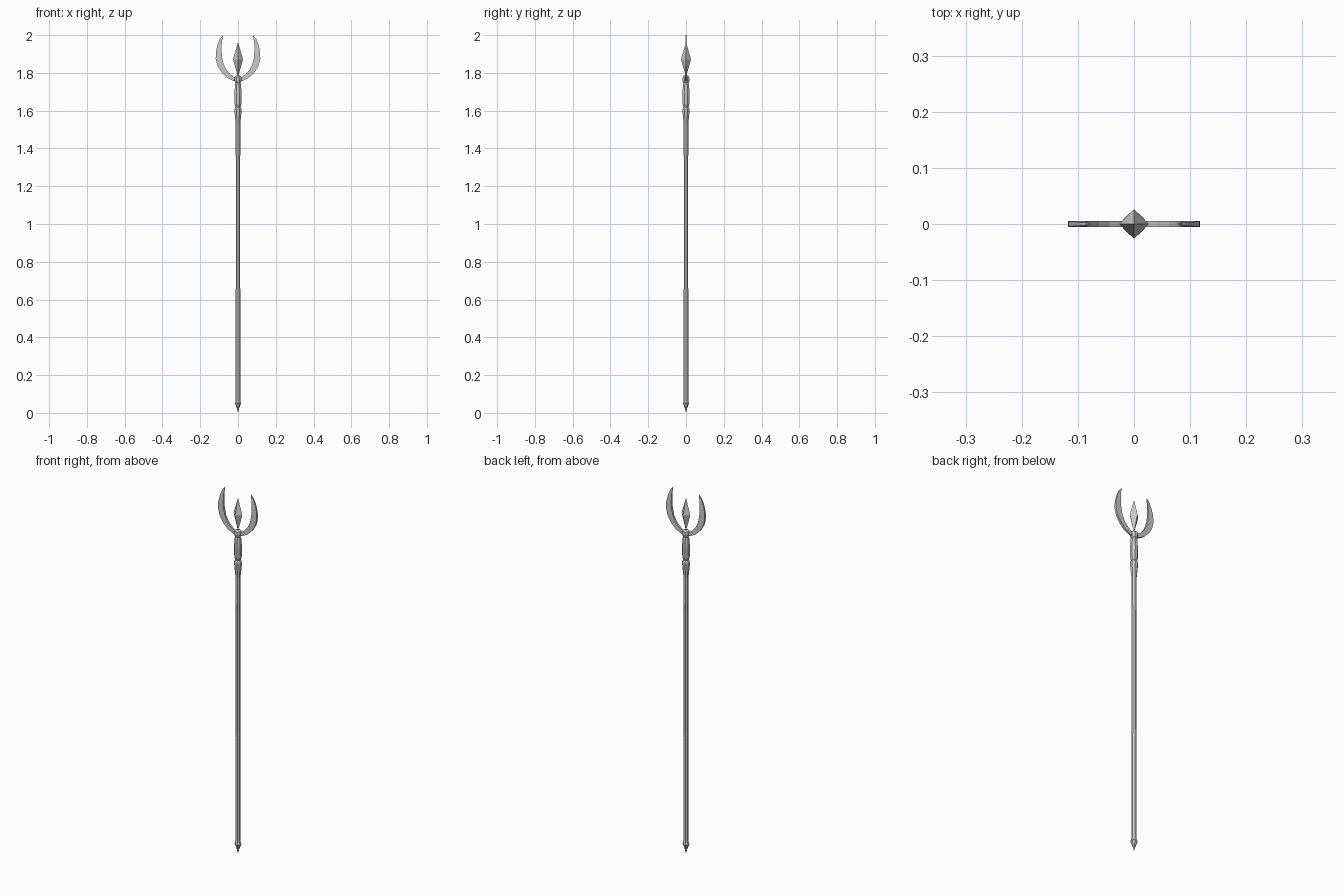
import bpy, bmesh, math

if "Cube" in bpy.data.objects:
    bpy.data.objects.remove(bpy.data.objects["Cube"])


def new_object(name, bm):
    bmesh.ops.remove_doubles(bm, verts=bm.verts, dist=1e-6)
    bmesh.ops.recalc_face_normals(bm, faces=bm.faces)
    mesh = bpy.data.meshes.new(name)
    bm.to_mesh(mesh)
    bm.free()
    obj = bpy.data.objects.new(name, mesh)
    bpy.context.collection.objects.link(obj)
    return obj


def lathe(name, profile, sides=8, turn=0.5):
    """Flat-faced turned part from (radius, z) pairs, capped at both ends."""
    bm = bmesh.new()
    rings = []
    for r, z in profile:
        ring = []
        for i in range(sides):
            a = 2 * math.pi * (i + turn) / sides
            ring.append(bm.verts.new((r * math.cos(a), r * math.sin(a), z)))
        rings.append(ring)
    for low, high in zip(rings, rings[1:]):
        for i in range(sides):
            j = (i + 1) % sides
            bm.faces.new((low[i], low[j], high[j], high[i]))
    bm.faces.new(rings[0][::-1])
    bm.faces.new(rings[-1])
    bmesh.ops.dissolve_degenerate(bm, dist=1e-6, edges=bm.edges)
    return new_object(name, bm)


# Long pole, very slightly slimmer in the middle
lathe("shaft", [(0.0135, 0.06), (0.0135, 0.64), (0.0122, 0.68),
                (0.0122, 1.34), (0.0135, 1.38), (0.0135, 1.56)])

# Pointed foot
lathe("foot_spike", [(0.0005, 0.0), (0.006, 0.022), (0.018, 0.053), (0.012, 0.068)])

# Flared socket below the grip
lathe("socket", [(0.0135, 1.53), (0.019, 1.585), (0.021, 1.608), (0.014, 1.622)])

# Swelling neck above the socket
lathe("neck", [(0.014, 1.618), (0.019, 1.635), (0.0205, 1.69),
               (0.017, 1.74), (0.011, 1.755)])

# Knob holding the blades
lathe("knob", [(0.009, 1.744), (0.018, 1.752), (0.021, 1.765),
               (0.018, 1.779), (0.008, 1.787)])

# Four-sided crystal point
lathe("crystal", [(0.0005, 1.78), (0.0265, 1.872), (0.0005, 1.96)], sides=4, turn=0)

# Curved blades: (outer x, outer z, inner x, inner z, half thickness)
sections = [
    (0.000, 1.750, 0.000, 1.776, 0.0055),
    (0.030, 1.760, 0.022, 1.779, 0.0055),
    (0.060, 1.776, 0.044, 1.796, 0.0055),
    (0.089, 1.805, 0.062, 1.817, 0.0055),
    (0.109, 1.838, 0.076, 1.846, 0.0055),
    (0.118, 1.875, 0.084, 1.880, 0.0055),
    (0.117, 1.912, 0.087, 1.915, 0.0050),
    (0.108, 1.950, 0.086, 1.950, 0.0040),
    (0.096, 1.980, 0.083, 1.978, 0.0030),
    (0.080, 2.000, 0.079, 1.998, 0.0015),
]
for side, name in ((1, "right_blade"), (-1, "left_blade")):
    bm = bmesh.new()
    loops = []
    for ox, oz, ix, iz, t in sections:
        corners = ((ox, -t, oz), (ox, t, oz), (ix, t, iz), (ix, -t, iz))
        loops.append([bm.verts.new((side * x, y, z)) for x, y, z in corners])
    for a, b in zip(loops, loops[1:]):
        for i in range(4):
            j = (i + 1) % 4
            bm.faces.new((a[i], a[j], b[j], b[i]))
    bm.faces.new(loops[0])
    bm.faces.new(loops[-1])
    new_object(name, bm)
